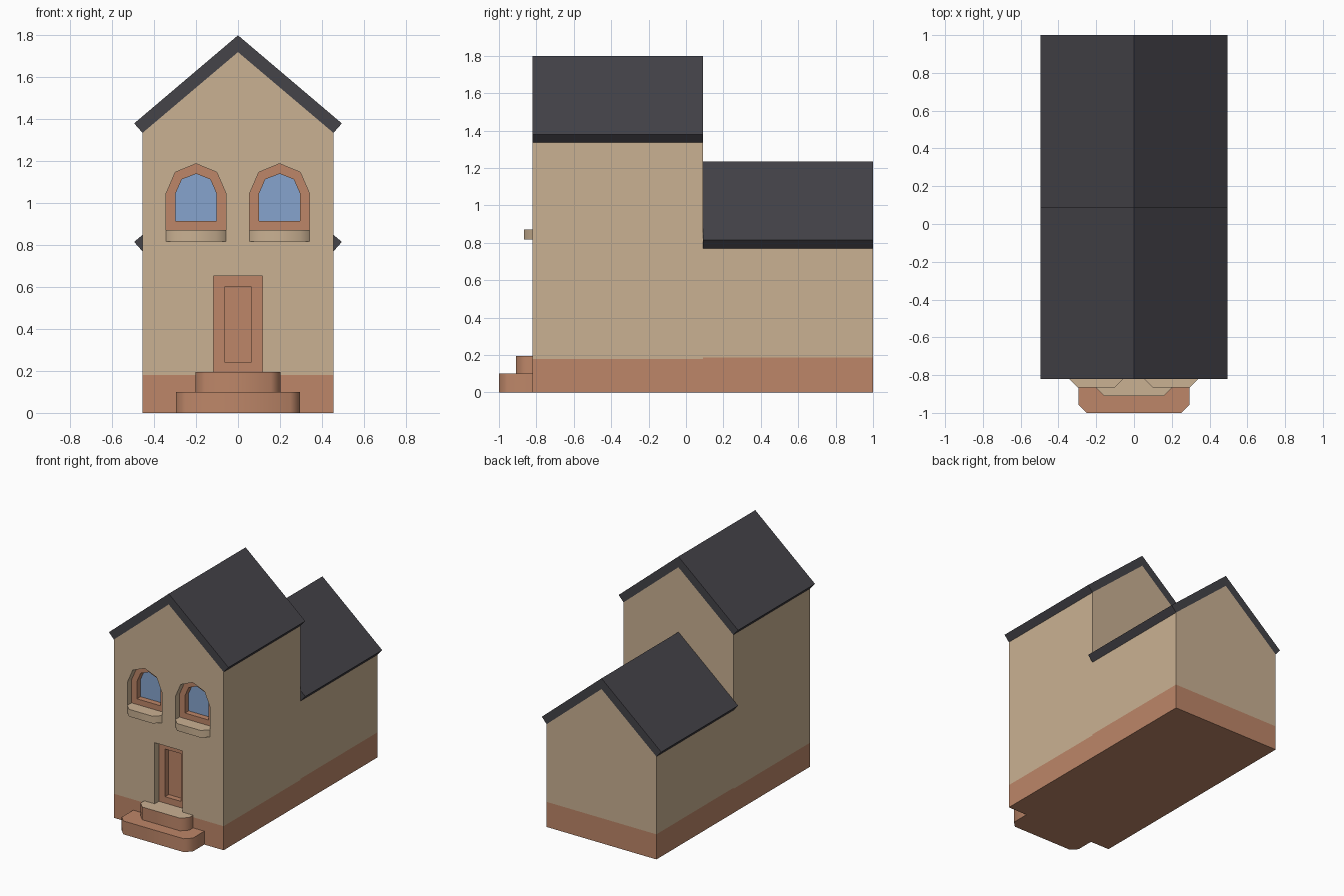
import bpy, bmesh, math
from mathutils import Vector

if "Cube" in bpy.data.objects:
    bpy.data.objects.remove(bpy.data.objects["Cube"])

def material(name, r, g, b):
    m = bpy.data.materials.new(name)
    m.diffuse_color = (r, g, b, 1)
    m.use_nodes = True
    m.node_tree.nodes["Principled BSDF"].inputs["Base Color"].default_value = m.diffuse_color
    return m

PLASTER = material("tan plaster", 0.59, 0.44, 0.29)
CLAY = material("terracotta", 0.51, 0.24, 0.14)
SLATE = material("dark slate", 0.058, 0.056, 0.066)
GLASS = material("blue glass", 0.24, 0.37, 0.61)

FRONT, MIDDLE, BACK = -0.82, 0.09, 1.0

def finish(name, bm, mats):
    bmesh.ops.recalc_face_normals(bm, faces=bm.faces[:])
    me = bpy.data.meshes.new(name)
    bm.to_mesh(me)
    bm.free()
    for m in mats:
        me.materials.append(m)
    ob = bpy.data.objects.new(name, me)
    bpy.context.collection.objects.link(ob)
    return ob

def prism(points, axis, a, b):
    """Closed prism: outline in xz swept along y, or in xy swept along z."""
    bm = bmesh.new()
    at = (lambda p, t: (p[0], t, p[1])) if axis == 'y' else (lambda p, t: (p[0], p[1], t))
    face = bm.faces.new([bm.verts.new(at(p, a)) for p in points])
    ext = bmesh.ops.extrude_face_region(bm, geom=[face], use_keep_orig=True)
    move = Vector((0, b - a, 0) if axis == 'y' else (0, 0, b - a))
    bmesh.ops.translate(bm, vec=move,
                        verts=[v for v in ext['geom'] if isinstance(v, bmesh.types.BMVert)])
    return bm

def mirrored(half, cx=0):
    """Full outline from its right half, listed bottom to top."""
    left = [(-x, z) for x, z in reversed(half) if x > 0]
    return [(x + cx, z) for x, z in half + left]

# Gabled body with a terracotta base band
def body(name, y0, y1, eave, ridge, band):
    bm = prism(mirrored([(0.455, 0), (0.455, eave), (0, ridge)]), 'y', y0, y1)
    bmesh.ops.bisect_plane(bm, geom=bm.verts[:] + bm.edges[:] + bm.faces[:],
                           plane_co=(0, 0, band), plane_no=(0, 0, 1))
    for f in bm.faces:
        f.material_index = int(f.calc_center_median().z < band)
    return finish(name, bm, [PLASTER, CLAY])

# Roof slab in a chevron section
def roof(name, y0, y1, ridge):
    half = [(0, ridge - 0.08), (0.455, ridge - 0.465), (0.495, ridge - 0.42), (0, ridge)]
    outline = half + [(-x, z) for x, z in reversed(half[1:3])]
    finish(name, prism(outline, 'y', y0, y1), [SLATE])

# Block with its two front corners chamfered
def ledge(name, cx, w, y0, z0, z1, mats):
    c = 0.045
    outline = [(cx - w, FRONT), (cx - w, y0 + c), (cx - w + c, y0),
               (cx + w - c, y0), (cx + w, y0 + c), (cx + w, FRONT)]
    bm = prism(outline, 'z', z0, z1)
    bmesh.ops.remove_doubles(bm, verts=bm.verts[:], dist=0.001)
    bm.normal_update()
    bmesh.ops.recalc_face_normals(bm, faces=bm.faces[:])
    for f in bm.faces:
        f.material_index = int(len(mats) > 1 and f.normal.z > 0.5)
    ob = finish(name, bm, mats)
    bpy.ops.object.select_all(action='DESELECT')
    ob.select_set(True)
    bpy.context.view_layer.objects.active = ob
    bpy.ops.object.shade_smooth_by_angle(angle=math.radians(50))

# Recessed frame with a deeper panel, set in a hole cut through the wall face
def opening(name, wall, outer, inner, panel):
    cutter = finish("cutter", prism(outer, 'y', FRONT - 0.1, FRONT + 0.1), [PLASTER])
    mod = wall.modifiers.new("opening", 'BOOLEAN')
    mod.object, mod.operation, mod.solver = cutter, 'DIFFERENCE', 'EXACT'
    bpy.context.view_layer.objects.active = wall
    bpy.ops.object.modifier_apply(modifier=mod.name)
    bpy.data.objects.remove(cutter)

    bm = bmesh.new()
    loops = [[bm.verts.new((x, FRONT + d, z)) for x, z in pts]
             for pts, d in ((outer, 0.1), (outer, 0.05), (inner, 0.05), (inner, 0.093))]
    n = len(outer)
    for a, b in zip(loops, loops[1:]):
        for i in range(n):
            j = (i + 1) % n
            bm.faces.new((a[i], a[j], b[j], b[i]))
    bm.faces.new(loops[0])
    bm.faces.new(loops[-1]).material_index = 1
    finish(name, bm, [CLAY, panel])

tall = body("main_house_walls", FRONT, MIDDLE, 1.335, 1.72, 0.18)
body("rear_wing_walls", MIDDLE, BACK, 0.77, 1.155, 0.188)
roof("main_roof", FRONT, MIDDLE, 1.80)
roof("rear_roof", MIDDLE, BACK, 1.235)

# Front door and steps
opening("front_door", tall, mirrored([(0.116, 0.195), (0.116, 0.653)]),
        mirrored([(0.065, 0.243), (0.065, 0.6)]), CLAY)
ledge("lower_step", 0, 0.295, -1.0, 0, 0.1, [CLAY])
ledge("upper_step", 0, 0.202, -0.91, 0.1, 0.195, [CLAY, PLASTER])

# Arched windows with sills
arch_outer = [(0.143, 0.872), (0.143, 1.045), (0.099, 1.147), (0, 1.188)]
arch_inner = [(0.098, 0.914), (0.098, 1.045), (0.068, 1.113), (0, 1.14)]
for side, cx in (("left", -0.2), ("right", 0.198)):
    opening(side + "_window", tall, mirrored(arch_outer, cx), mirrored(arch_inner, cx), GLASS)
    ledge(side + "_window_sill", cx, 0.143, -0.865, 0.818, 0.872, [PLASTER])
